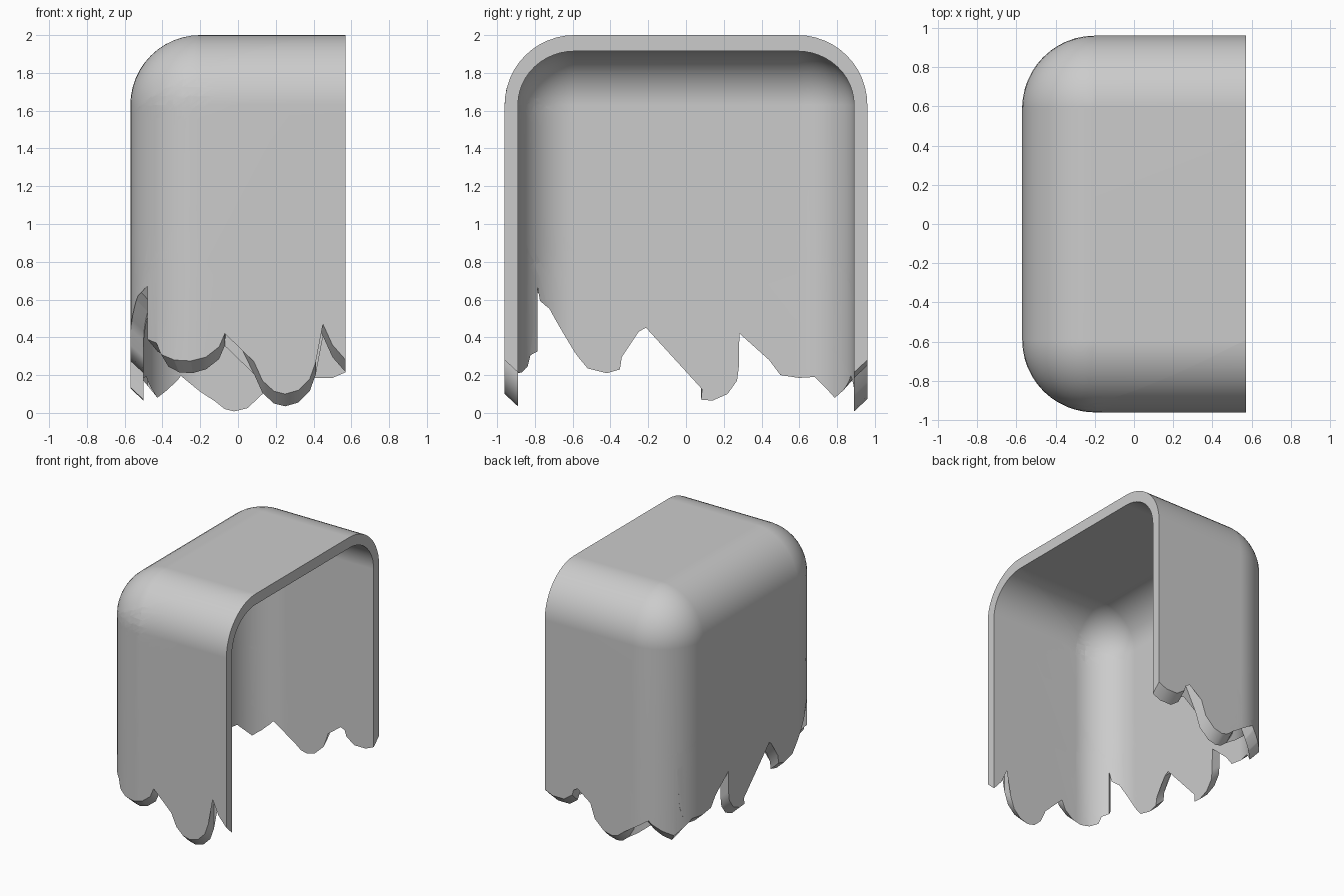
import bpy, bmesh
from math import pi, sin, cos
from mathutils import Vector

if "Cube" in bpy.data.objects:
    bpy.data.objects.remove(bpy.data.objects["Cube"])

# Main sizes: the wall is a U in plan with a domed upper edge
CX, CY, CZ = -0.2, 0.59, 1.63      # centres of the rounded edges
R_OUT, R_IN, RISE_IN = 0.37, 0.30, 0.285
ARC = 0.58                         # unrolled length of a quarter turn
END = CY + ARC + 0.57 - CX         # unrolled distance to the open side
SLANT = 0.065                      # inner rim hangs lower than the outer rim
STEPS = 12


def wall_point(u, v, inner):
    """Wrap unrolled wall position (u around, v up) onto the shell."""
    radius, rise = (R_IN, RISE_IN) if inner else (R_OUT, R_OUT)
    tilt = max(0, v - CZ) / ARC * pi / 2
    z = min(v, CZ) + rise * sin(tilt)
    if inner and v < 0.665:
        z -= SLANT
    r = radius * cos(tilt)
    side = 1 if u > 0 else -1
    a = abs(u)
    turn = min(max(a - CY, 0) / ARC, 1) * pi / 2
    x = CX - r * cos(turn) + max(0, a - CY - ARC)
    y = side * (min(a, CY) + r * sin(turn))
    return Vector((x, y, z))


def along(x):
    """Unrolled distance of a point on a side wall."""
    return x - CX + CY + ARC


# Torn lower edge, as outer heights, from the front wall round to the rear wall
front_drips = [(.57, .28), (.5, .36), (.45, .47), (.41, .57), (.412, .27), (.38, .18),
               (.32, .12), (.25, .1), (.19, .115), (.13, .17), (.085, .27), (-.06, .57),
               (-.07, .42), (-.1, .35), (-.17, .295), (-.25, .275)]
edge = [(-along(x), z) for x, z in front_drips]
edge += [(-1.03, .28), (-.95, .31), (-.92, .37), (-.854, .39), (-.854, .67), (-.81, .67),
         (-.73, .6), (-.59, .445), (-.57, .36), (-.52, .3), (-.42, .275), (-.35, .295),
         (-.34, .36), (-.3, .44), (-.25, .495), (-.235, .66), (-.16, .545), (-.1, .535),
         (0, .505), (.07, .435), (.1, .345), (.08, .135), (.14, .13), (.22, .165),
         (.27, .235), (.28, .31), (.285, .66), (.43, .415), (.44, .345), (.5, .265),
         (.6, .25), (.7, .255), (.79, .29), (.815, .37), (.83, .67), (.854, .67),
         (.854, .145), (.94, .185), (1.015, .235), (1.07, .29)]
rear_drips = [(-.15, .53), (-.175, .3), (-.165, .2), (-.12, .125), (-.07, .085), (-.02, .073),
              (.05, .09), (.13, .165), (.17, .28), (.295, .53), (.305, .38), (.33, .3),
              (.4, .25), (.5, .25), (.57, .28)]
edge += [(along(x), z) for x, z in rear_drips]
TOP = CZ + ARC

# Flat unrolled wall sheet, sliced where it has to bend
bm = bmesh.new()
sheet = edge + [(END, TOP), (-END, TOP)]
bm.faces.new([bm.verts.new((u, 0, v)) for u, v in sheet])
bmesh.ops.triangulate(bm, faces=bm.faces[:])


def slice_sheet(point, normal):
    bmesh.ops.bisect_plane(bm, geom=bm.verts[:] + bm.edges[:] + bm.faces[:],
                           plane_co=point, plane_no=normal, dist=1e-5)


for i in range(STEPS + 1):
    slice_sheet((0, 0, CZ + ARC * i / STEPS), (0, 0, 1))
    for s in (-1, 1):
        slice_sheet((s * (CY + ARC * i / STEPS), 0, 0), (1, 0, 0))
slice_sheet((0, 0, 0.8), (0, 0, 1))

# Inner copy of the sheet, joined to the outer one along its open rims
outer_faces, outer_verts = bm.faces[:], bm.verts[:]
rims = [e for e in bm.edges if e.is_boundary
        and min(v.co.z for v in e.verts) < TOP - 1e-4]
twin = {v: bm.verts.new(v.co) for v in outer_verts}
for f in outer_faces:
    bm.faces.new([twin[v] for v in reversed(f.verts)])
for e in rims:
    a, b = e.verts
    bm.faces.new((a, b, twin[b], twin[a]))
for v in outer_verts:
    u, h = v.co.x, v.co.z
    v.co = wall_point(u, h, False)
    twin[v].co = wall_point(u, h, True)

# Flat roof with its open end closed off
roof = [[bm.verts.new((x, y, z)) for x, y in
         ((CX, -CY), (0.57, -CY), (0.57, CY), (CX, CY))]
        for z in (CZ + R_OUT, CZ + RISE_IN)]
bm.faces.new(roof[0])
bm.faces.new(roof[1][::-1])
bm.faces.new((roof[0][1], roof[1][1], roof[1][2], roof[0][2]))
bmesh.ops.remove_doubles(bm, verts=bm.verts[:], dist=1e-4)
bmesh.ops.recalc_face_normals(bm, faces=bm.faces[:])

mesh = bpy.data.meshes.new("torn_shell")
bm.to_mesh(mesh)
bm.free()
shell = bpy.data.objects.new("torn_shell", mesh)
bpy.context.collection.objects.link(shell)

# Single plain grey
grey = bpy.data.materials.new("plain_grey")
grey.use_nodes = True
colour = (0.6, 0.6, 0.6, 1)
grey.diffuse_color = colour
grey.node_tree.nodes["Principled BSDF"].inputs["Base Color"].default_value = colour
mesh.materials.append(grey)

# Smooth bends with crisp rims
bpy.ops.object.select_all(action="DESELECT")
shell.select_set(True)
bpy.context.view_layer.objects.active = shell
bpy.ops.object.shade_smooth_by_angle(angle=0.6)
weighted = shell.modifiers.new("even_shading", "WEIGHTED_NORMAL")
weighted.keep_sharp = True
